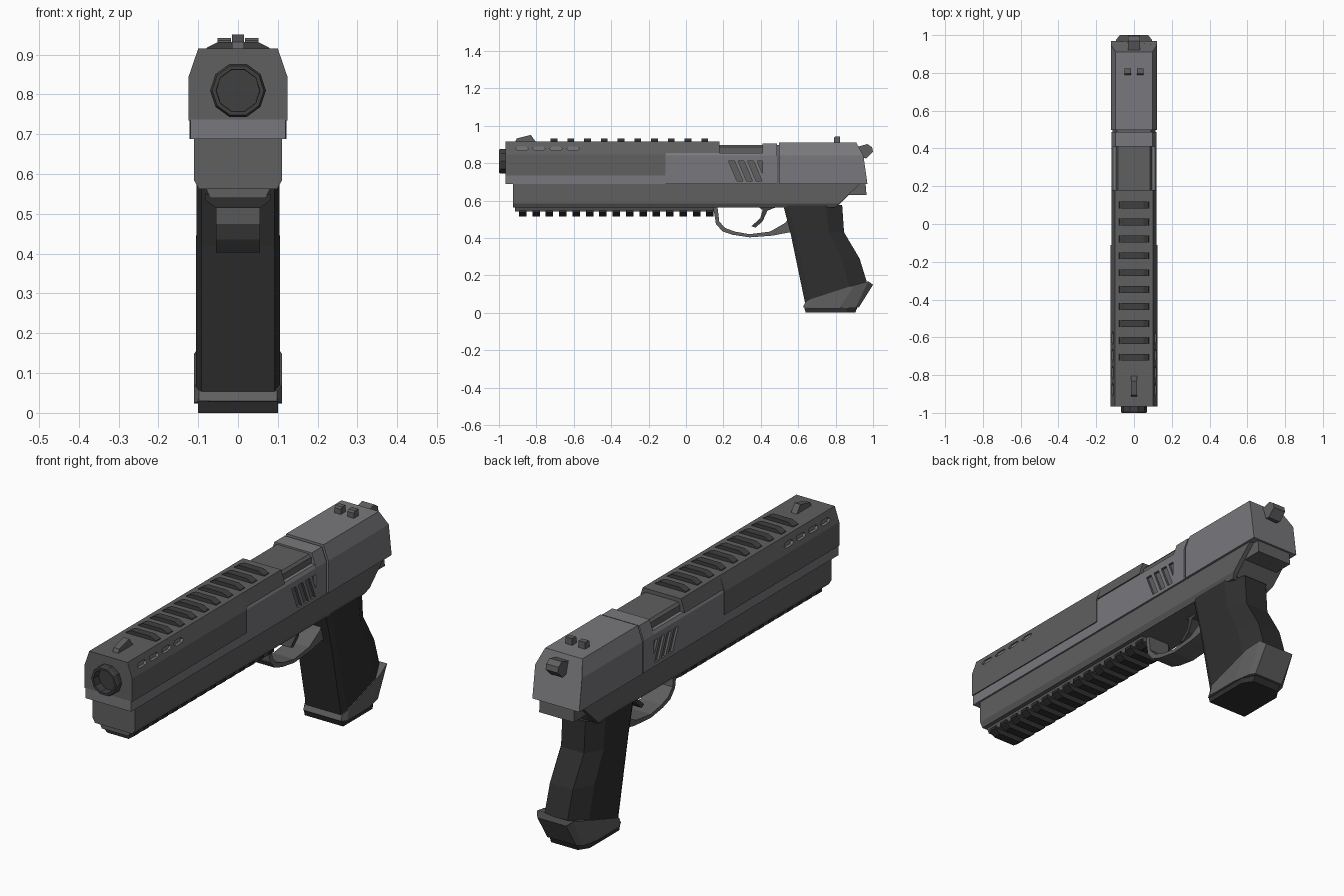
import bpy, bmesh, math

if "Cube" in bpy.data.objects:
    bpy.data.objects.remove(bpy.data.objects["Cube"])


def material(name, r, g, b):
    m = bpy.data.materials.new(name)
    m.diffuse_color = (r, g, b, 1)
    m.use_nodes = True
    m.node_tree.nodes["Principled BSDF"].inputs["Base Color"].default_value = m.diffuse_color
    return m


STEEL = material("steel", 0.19, 0.19, 0.205)
GREY = material("mid_grey", 0.115, 0.115, 0.115)
DARK = material("dark_grey", 0.05, 0.05, 0.052)
BLACK = material("black", 0.028, 0.028, 0.028)


def loft(name, stacks, mat):
    """Each stack is a list of equal-length rings, joined and capped."""
    bm = bmesh.new()
    for rings in stacks:
        vs = [[bm.verts.new(p) for p in r] for r in rings]
        n = len(vs[0])
        for a, b in zip(vs, vs[1:]):
            for i in range(n):
                j = (i + 1) % n
                bm.faces.new((a[i], a[j], b[j], b[i]))
        bm.faces.new(vs[0])
        bm.faces.new(vs[-1])
    bmesh.ops.recalc_face_normals(bm, faces=bm.faces)
    me = bpy.data.meshes.new(name)
    bm.to_mesh(me)
    bm.free()
    me.materials.append(mat)
    ob = bpy.data.objects.new(name, me)
    bpy.context.collection.objects.link(ob)
    return ob


def side(pts, x0, x1):
    """Side profile (y, z) extruded from x0 to x1."""
    return [[(x, y, z) for y, z in pts] for x in (x0, x1)]


def bar(half, y0, y1):
    """Half section (x, z) mirrored and run along y; the ends may depend on z."""
    sec = half + [(-x, z) for x, z in reversed(half)]
    end = lambda y, z: y(z) if callable(y) else y
    return [[(x, end(y, z), z) for x, z in sec] for y in (y0, y1)]


def circle(r, y, z=0.81, n=10):
    return [(r * math.sin(2 * math.pi * (i + .5) / n), y,
             z + r * math.cos(2 * math.pi * (i + .5) / n)) for i in range(n)]


def cut(ob, stacks, mat):
    cutter = loft("cutter", stacks, mat)
    cutter.hide_render = True
    mod = ob.modifiers.new("cut", 'BOOLEAN')
    mod.operation = 'DIFFERENCE'
    mod.solver = 'EXACT'
    mod.material_mode = 'TRANSFER'
    mod.object = cutter
    bpy.context.view_layer.objects.active = ob
    bpy.ops.object.modifier_apply(modifier="cut")
    bpy.data.objects.remove(cutter)


# Slide: lower strip, middle with slanted grip cuts, collar, rear block
loft("slide_strip", [bar([(.119, .688), (.119, .737)], -.965, -.10)], STEEL)
mid = loft("slide_middle", [bar([(.12, .688), (.12, .84), (.112, .855)], -.11, .42)], STEEL)
cuts = []
for i in range(4):
    y = .228 + .051 * i
    p = [(y, .81), (y + .032, .81), (y + .076, .705), (y + .044, .705)]
    cuts += [side(p, .109, .15), side(p, -.15, -.109)]
cut(mid, cuts, GREY)
section = [(.122, .688), (.122, .84), (.097, .91)]
loft("slide_collar", [bar([(.12, .688), (.12, .84), (.097, .905)], .41, .487)], STEEL)
loft("slide_groove", [bar([(.113, .69), (.113, .835), (.09, .897)], .48, .51)], GREY)
rear_end = lambda z: .97 - (z - .688) * .14 if z < .86 else .91
loft("slide_rear", [bar(section, .498, rear_end)], STEEL)
loft("ejection_hood", [bar([(.095, .84), (.095, .885), (.085, .897)], .17, .412)], GREY)

# Barrel cover with side vents and bore
cover = loft("barrel_cover", [bar([(.124, .735), (.124, .845), (.1, .915)], -.965, -.11)], GREY)
vents = [[circle(.062, -1.0), circle(.062, -.72)]]
for i in range(4):
    y = -.912 + .091 * i
    p = [(y, .878), (y + .012, .889), (y + .058, .889), (y + .07, .878),
         (y + .058, .867), (y + .012, .867)]
    vents += [side(p, .103, .15), side(p, -.15, -.103)]
cut(cover, vents, STEEL)
loft("cover_top", [bar([(.119, .853), (.1, .915)], -.115, .18)], GREY)
loft("muzzle", [[circle(.07, -.96), circle(.07, -.99), circle(.065, -1.0),
                 circle(.055, -1.0), circle(.05, -.74)]], DARK)

# Top ribs
loft("top_ribs", [bar([(.082, .905), (.078, .918), (.05, .932)], y - .018, y + .018)
                  for y in [.1 - .0895 * i for i in range(10)]], DARK)

# Sights and hammer
loft("front_sight", [side([(-.915, .91), (-.905, .932), (-.83, .951), (-.80, .91)],
                          -.015, .015)], GREY)
loft("rear_sights", [side([(.79, .9), (.79, .935), (.798, .942), (.824, .942), (.824, .9)],
                          s * .034 - .017, s * .034 + .017) for s in (-1, 1)], GREY)
loft("hammer", [side([(.88, .86), (.91, .885), (.97, .902), (.995, .885), (1.0, .86),
                      (.965, .825), (.94, .83), (.93, .80), (.88, .80)], -.032, .032)], GREY)

# Frame and tail
frame_end = lambda z: .80 + (z - .565) * 1.05
loft("frame", [bar([(.111, .69), (.111, .585), (.098, .562)], -.925, frame_end)], GREY)
loft("frame_tail", [side([(.75, .69), (.75, .57), (.81, .57), (.87, .63), (.965, .63),
                          (.96, .69)], -.09, .09)], GREY)

# Lower accessory rail
loft("rail_base", [bar([(.083, .57), (.07, .54)], -.915, .15)], GREY)
loft("rail_teeth", [bar([(.083, .548), (.083, .535), (.055, .515)], y, y + .04)
                    for y in [-.893 + .0715 * i for i in range(15)]], BLACK)

# Trigger guard and trigger
outer = [(.145, .57), (.16, .475), (.195, .435), (.25, .417), (.34, .403), (.46, .412), (.58, .435)]
inner = [(.168, .57), (.178, .487), (.21, .453), (.26, .434), (.34, .42), (.45, .434), (.53, .48)]
rings = []
for (y, z), (v, w) in zip(outer, inner):
    rings.append([(-.055, y, z), (.055, y, z), (.055, v, w), (-.055, v, w)])
rings.append([(-.055, .58, .45), (.055, .58, .45), (.055, .56, .52), (-.055, .56, .52)])
loft("trigger_guard", [rings], GREY)
loft("trigger", [side([(.37, .575), (.41, .55), (.397, .505), (.35, .463), (.372, .455),
                       (.41, .49), (.435, .545), (.47, .56), (.54, .575)], -.028, .028)], DARK)

# Grip: octagonal rings from top to bottom (front y/z, back y/z, half width)
grip = []
for yf, zf, yb, zb, w in [(.52, .575, .835, .575, .104), (.56, .42, .845, .43, .105),
                          (.587, .29, .928, .29, .105), (.638, .045, .968, .16, .105)]:
    ring = []
    for t, x in [(0, .092), (.08, 1), (.72, 1), (1, .06)]:
        ring.append((w if x == 1 else x, yf + (yb - yf) * t, zf + (zb - zf) * t))
    grip.append(ring + [(-x, y, z) for x, y, z in reversed(ring)])
loft("grip", [grip], BLACK)


# Magazine base, narrowed toward the back
def plate(stations, w):
    rings = []
    for k, s in ((1, 0), (1, 1)):
        ring = [(x, p[s][0], p[s][1]) for p, x in zip(stations, w)]
        rings.append(ring + [(-x, y, z) for x, y, z in reversed(ring)])
    return rings


loft("magazine_base", [plate([((.637, .055), (.625, .03)), ((.665, .072), (.655, .024)),
                              ((.90, .148), (.82, .024)), ((.975, .168), (.905, .026)),
                              ((1.0, .15), (.925, .03))],
                             (.098, .111, .111, .095, .075))], GREY)
loft("magazine_foot", [[[(x, y, z) for x, y in ((-.1, y0), (.1, y0), (.1, .86), (.07, y1),
                                                (-.07, y1), (-.1, .86))]
                        for y0, y1, z in ((.63, .918, .035), (.64, .905, 0.0))]], BLACK)
